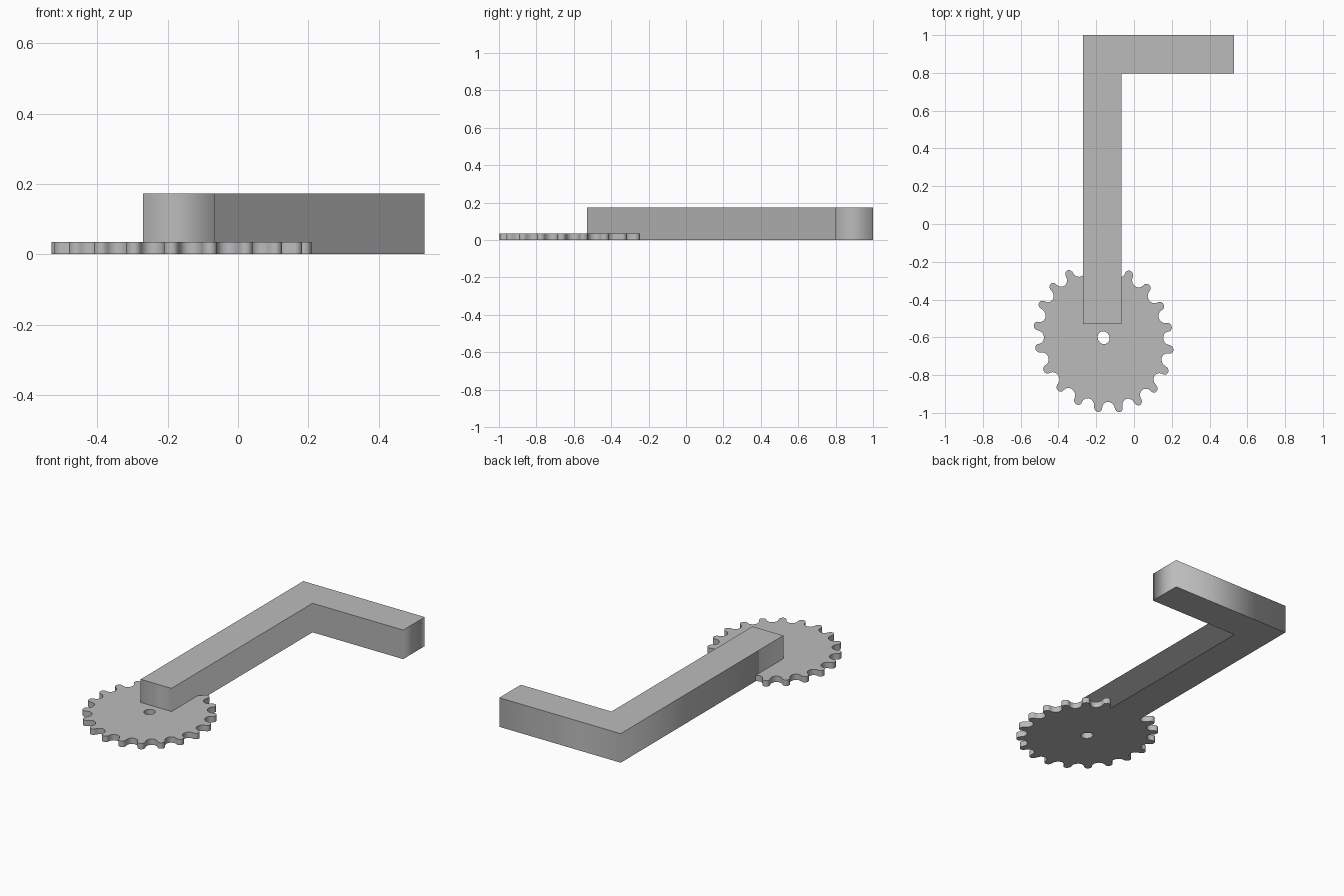
import bpy
import bmesh
from math import sin, cos, pi, radians

cube = bpy.data.objects.get("Cube")
if cube:
    bpy.data.objects.remove(cube, do_unlink=True)

grey = bpy.data.materials.new("plain grey")
grey.use_nodes = True
colour = (0.5, 0.5, 0.5, 1)
grey.diffuse_color = colour
grey.node_tree.nodes["Principled BSDF"].inputs["Base Color"].default_value = colour


def prism(name, loops, height):
    """Filled outline (further loops are holes) raised from the floor."""
    curve = bpy.data.curves.new(name + "_outline", 'CURVE')
    curve.dimensions = '2D'
    curve.fill_mode = 'BOTH'
    curve.extrude = height / 2
    for loop in loops:
        spline = curve.splines.new('POLY')
        spline.points.add(len(loop) - 1)
        for point, (x, y) in zip(spline.points, loop):
            point.co = (x, y, 0, 1)
        spline.use_cyclic_u = True
    source = bpy.data.objects.new(name + "_outline", curve)
    bpy.context.collection.objects.link(source)
    bpy.context.view_layer.update()
    deps = bpy.context.evaluated_depsgraph_get()
    mesh = bpy.data.meshes.new_from_object(source.evaluated_get(deps))
    bpy.data.objects.remove(source, do_unlink=True)

    # Weld caps to walls, stand on the floor, face outwards
    bm = bmesh.new()
    bm.from_mesh(mesh)
    bmesh.ops.remove_doubles(bm, verts=bm.verts, dist=1e-5)
    bmesh.ops.translate(bm, verts=bm.verts, vec=(0, 0, height / 2))
    bmesh.ops.recalc_face_normals(bm, faces=bm.faces)
    bm.to_mesh(mesh)
    bm.free()
    mesh.name = name
    mesh.materials.clear()
    mesh.materials.append(grey)
    obj = bpy.data.objects.new(name, mesh)
    bpy.context.collection.objects.link(obj)
    return obj


# Toothed wheel: round tips and round gaps on a slightly skewed circle
TEETH, PITCH, TIP, GAP, STEPS = 20, 0.943, 0.057, 0.09, 8


def skewed(r, a):
    return (-0.161 - 0.371 * r * cos(a - radians(58.7)),
            -0.602 - 0.398 * r * sin(a - radians(63.5)))


def polar(along, across, a):
    """Point given along and across the spoke at angle a."""
    x = along * cos(a) - across * sin(a)
    y = along * sin(a) + across * cos(a)
    px, py = skewed(1, 0)
    qx, qy = skewed(1, pi / 2)
    cx, cy = skewed(0, 0)
    return (cx + x * (px - cx) + y * (qx - cx),
            cy + x * (py - cy) + y * (qy - cy))


outline = []
for k in range(TEETH):
    for shift, radius, sign in ((0, TIP, 1), (0.5, GAP, -1)):
        a = 2 * pi * (k + shift) / TEETH
        for s in range(STEPS):
            b = pi * ((s + 0.5) / STEPS - 0.5)
            outline.append(polar(PITCH + sign * radius * cos(b), radius * sin(b), a))
hole = [skewed(0.085, 2 * pi * i / 24) for i in range(24)]
wheel = prism("toothed_wheel", [outline, hole], 0.035)

bpy.ops.object.select_all(action='DESELECT')
wheel.select_set(True)
bpy.context.view_layer.objects.active = wheel
bpy.ops.object.shade_smooth_by_angle(angle=radians(35))

# Square L-shaped arm resting over the wheel
left, inner, end = -0.27, -0.067, 0.53
front, step, back = -0.53, 0.797, 1.0
prism("bent_arm", [[(left, front), (inner, front), (inner, step),
                    (end, step), (end, back), (left, back)]], 0.173)
